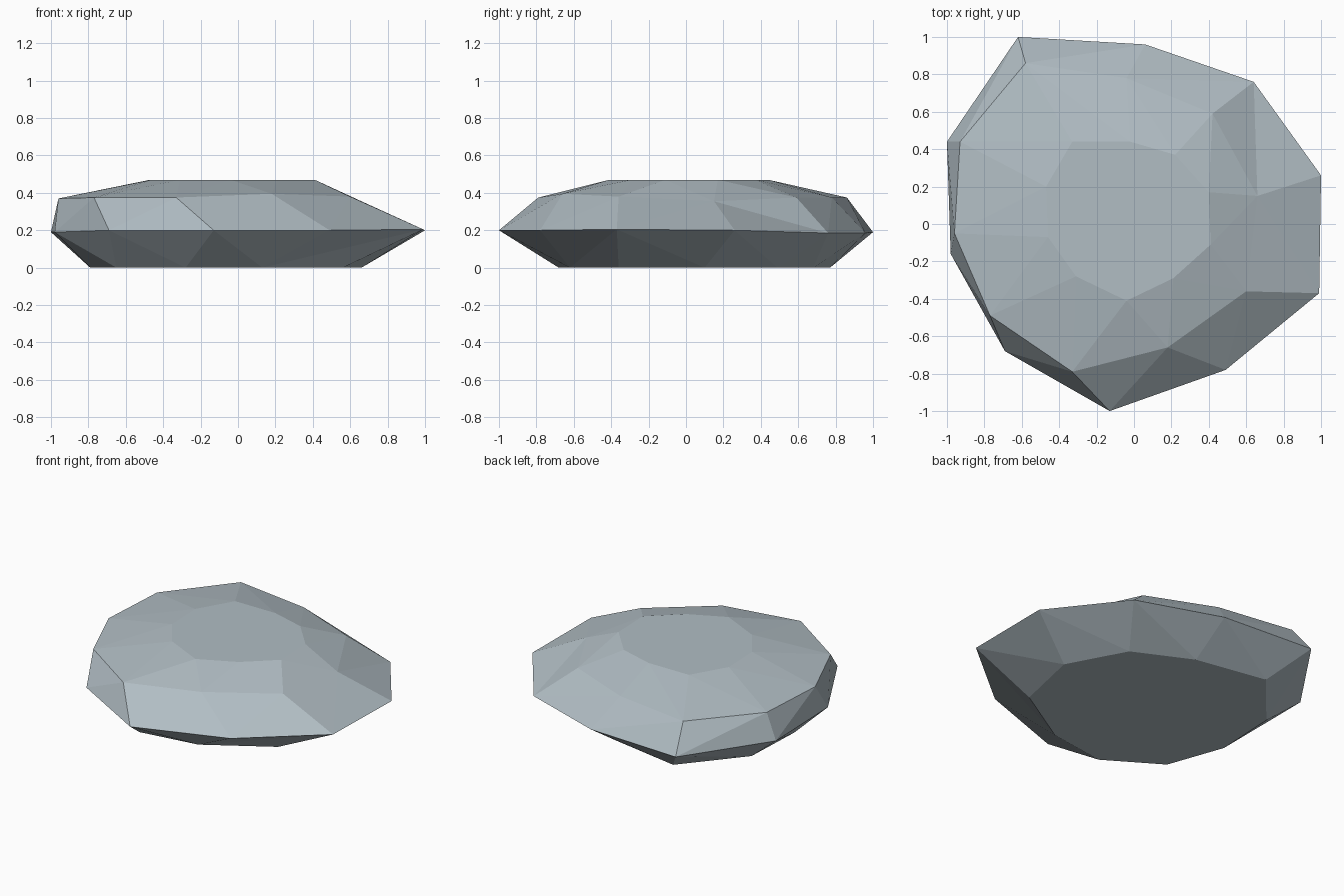
import bpy, bmesh

if "Cube" in bpy.data.objects:
    bpy.data.objects.remove(bpy.data.objects["Cube"])

# Stone outlines from the ground up, ten corners each, matching order
base = [(-.44, .77), (.06, .68), (.45, .49), (.66, .10), (.56, -.36),
        (.13, -.62), (-.28, -.68), (-.65, -.45), (-.79, -.06), (-.77, .38)]
rim = [(-.62, 1.0), (.06, .96), (.64, .76), (1.0, .26), (.99, -.37),
       (.49, -.78), (-.13, -1.0), (-.69, -.68), (-.98, -.16), (-1.0, .44)]
shoulder = [(-.58, .86), (-.04, .78), (.42, .59), (.66, .15), (.60, -.36),
            (.18, -.66), (-.33, -.79), (-.77, -.49), (-.96, -.05), (-.93, .44)]
crown = [(-.33, .44), (-.02, .44), (.22, .37), (.40, .17), (.41, -.11),
         (.21, -.29), (-.04, -.41), (-.31, -.28), (-.46, -.07), (-.47, .20)]
rim_z = [.19, .185, .185, .20, .205, .20, .20, .20, .19, .19]
shoulder_z = [.375, .375, .375, .355, .38, .395, .375, .375, .37, .37]

bm = bmesh.new()


def ring(points, heights):
    return [bm.verts.new((x, y, z)) for (x, y), z in zip(points, heights)]


def band(lower, upper, from_lower):
    """Join two rings with triangles; from_lower(i) picks the diagonal."""
    n = len(lower)
    for i in range(n):
        j = (i + 1) % n
        a, b, c, d = lower[i], lower[j], upper[j], upper[i]
        if from_lower(i):
            bm.faces.new((a, b, c))
            bm.faces.new((a, c, d))
        else:
            bm.faces.new((a, b, d))
            bm.faces.new((b, c, d))


base_v = ring(base, [0.0] * 10)
rim_v = ring(rim, rim_z)
shoulder_v = ring(shoulder, shoulder_z)
crown_v = ring(crown, [.47] * 10)

# Sloping underside, steep sides, gentle top slope
band(base_v, rim_v, lambda i: False if i == 4 else True)
band(rim_v, shoulder_v, lambda i: i == 2)
band(shoulder_v, crown_v, lambda i: True)

# Flat underside and flat top
bm.faces.new(base_v)
bm.faces.new(crown_v)
bmesh.ops.recalc_face_normals(bm, faces=bm.faces)

mesh = bpy.data.meshes.new("flat_stone")
bm.to_mesh(mesh)
bm.free()
stone = bpy.data.objects.new("flat_stone", mesh)
bpy.context.collection.objects.link(stone)

# Blue grey stone
grey = bpy.data.materials.new("blue_grey_stone")
grey.diffuse_color = (.44, .51, .55, 1)
grey.use_nodes = True
grey.node_tree.nodes["Principled BSDF"].inputs["Base Color"].default_value = grey.diffuse_color
mesh.materials.append(grey)
